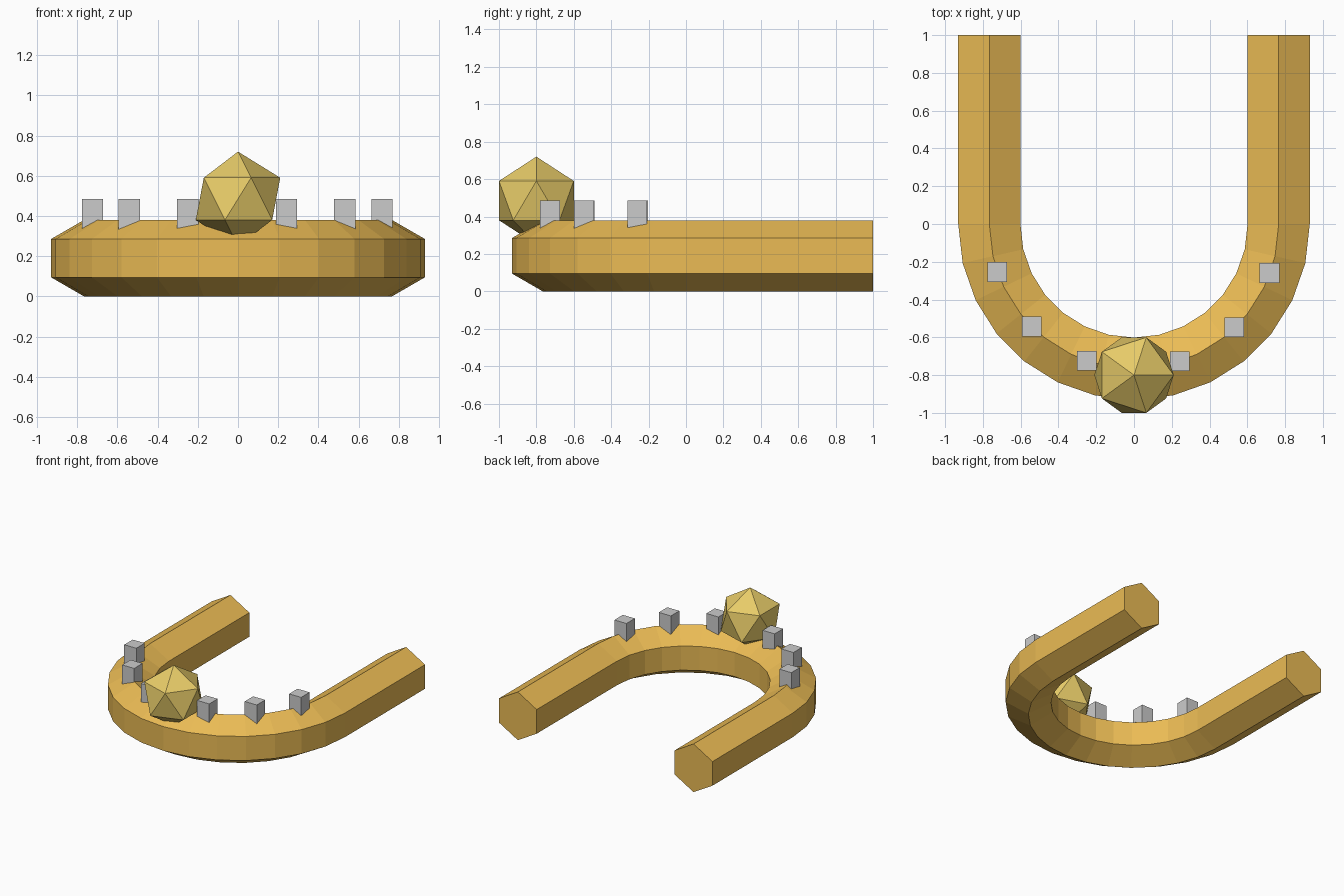
import bpy, bmesh
from math import sin, cos, pi

if "Cube" in bpy.data.objects:
    bpy.data.objects.remove(bpy.data.objects["Cube"])

R = 0.766      # centre line radius of the bend
TUBE = 0.19    # corner radius of the hexagonal section


def material(name, rgb):
    m = bpy.data.materials.new(name)
    m.diffuse_color = (*rgb, 1)
    m.use_nodes = True
    m.node_tree.nodes["Principled BSDF"].inputs["Base Color"].default_value = m.diffuse_color
    return m


def finish(bm, name, mat=None):
    bmesh.ops.recalc_face_normals(bm, faces=bm.faces)
    me = bpy.data.meshes.new(name)
    bm.to_mesh(me)
    bm.free()
    ob = bpy.data.objects.new(name, me)
    bpy.context.collection.objects.link(ob)
    if mat:
        me.materials.append(mat)
    return ob


gold = material("gold", (0.83, 0.5, 0.09))
pale_gold = material("pale_gold", (0.8, 0.6, 0.14))

# U-shaped band: hexagon swept along two straight arms and a 14-step bend
path = [(-R, 1, -1, 0)]
for i in range(15):
    a = pi + pi * i / 14
    path.append((R * cos(a), R * sin(a), cos(a), sin(a)))
path.append((R, 1, 1, 0))

bm = bmesh.new()
rings = []
for x, y, nx, ny in path:
    ring = []
    for k in range(6):
        t = pi / 2 + k * pi / 3
        d = TUBE * cos(t)
        ring.append(bm.verts.new((x + nx * d, y + ny * d, TUBE + TUBE * sin(t))))
    rings.append(ring)
for r0, r1 in zip(rings, rings[1:]):
    for k in range(6):
        j = (k + 1) % 6
        bm.faces.new((r0[k], r0[j], r1[j], r1[k]))
bm.faces.new(rings[0])
bm.faces.new(rings[-1])
finish(bm, "band", gold)

# Large faceted ball at the front of the bend
bm = bmesh.new()
bmesh.ops.create_icosphere(bm, subdivisions=1, radius=0.235)
bmesh.ops.translate(bm, verts=bm.verts, vec=(0, -0.8, 0.485))
finish(bm, "faceted_ball", pale_gold)

# Small studs set into the ridge, three on each side
studs = [(-0.724, -0.255), (-0.541, -0.543), (-0.25, -0.724),
         (0.242, -0.727), (0.531, -0.547), (0.717, -0.26)]
for n, (x, y) in enumerate(studs, 1):
    bm = bmesh.new()
    bmesh.ops.create_cube(bm, size=1)
    bmesh.ops.scale(bm, verts=bm.verts, vec=(0.105, 0.105, 0.185))
    bmesh.ops.translate(bm, verts=bm.verts, vec=(x, y, 0.3925))
    finish(bm, f"stud_{n}")
